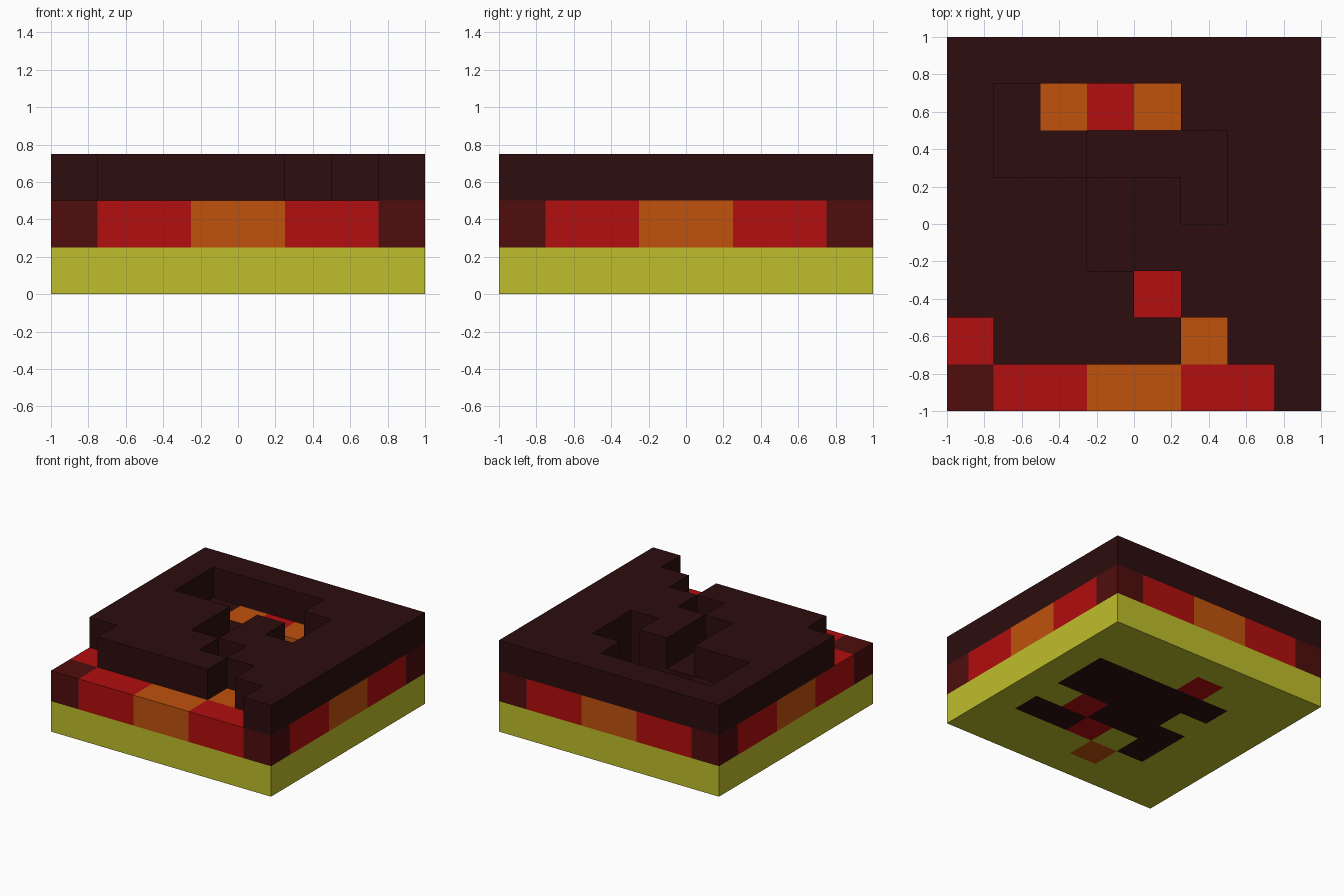
import bpy, bmesh
from mathutils import Vector

cube = bpy.data.objects.get("Cube")
if cube:
    bpy.data.objects.remove(cube, do_unlink=True)

CELL = 0.25
N = 8

# Materials, keyed by the letter used in the layer plans
COLOURS = {
    "y": ("yellow", (0.515, 0.515, 0.025)),
    "r": ("red", (0.445, 0.0044, 0.0044)),
    "o": ("orange", (0.527, 0.084, 0.0044)),
    "m": ("dark_red", (0.080, 0.004, 0.004)),
    "d": ("dark_brown", (0.026, 0.004, 0.0044)),
}


def make_material(name, rgb):
    mat = bpy.data.materials.new(name)
    mat.use_nodes = True
    mat.diffuse_color = (*rgb, 1)
    bsdf = next(n for n in mat.node_tree.nodes if n.type == "BSDF_PRINCIPLED")
    bsdf.inputs["Base Color"].default_value = (*rgb, 1)
    bsdf.inputs["Roughness"].default_value = 0.9
    return mat


MATERIALS = {k: make_material(*v) for k, v in COLOURS.items()}

# Plans of the three block layers, back row first, '.' is empty
LAYERS = [
    ("base_layer", ["yyyyyyyy",
                    "yyyryyyy",
                    "yydddddy",
                    "yyyddddy",
                    "yydddryy",
                    "yydyrddy",
                    "yyyoyyyy",
                    "yyyyyyyy"]),
    ("glowing_layer", ["mrroorrm",
                       "rdoroddr",
                       "rdd...dr",
                       "odddd.do",
                       "oddddddo",
                       "rdddrddr",
                       "rddddodr",
                       "mrroorrm"]),
    ("crust_layer", ["dddddddd",
                     "d....ddd",
                     "d.....dd",
                     "ddd.d.dd",
                     "ddd.dddd",
                     "dddd.ddd",
                     ".dddd.dd",
                     ".......d"]),
]


def block_at(i, j, k):
    """Letter of the block in column i, row j (from the front), layer k."""
    if 0 <= i < N and 0 <= j < N and 0 <= k < len(LAYERS):
        return LAYERS[k][1][N - 1 - j][i]
    return "."


def add_face(bm, centre, axis, sign):
    """Add the square side of a block that faces along sign * axis."""
    n, u, v = Vector(), Vector(), Vector()
    n[axis], u[(axis + 1) % 3], v[(axis + 2) % 3] = sign, 1, 1
    corners = [(-1, -1), (1, -1), (1, 1), (-1, 1)][::sign]
    h = CELL / 2
    return bm.faces.new([bm.verts.new(centre + h * (n + a * u + b * v))
                         for a, b in corners])


def build_layer(k, name, plan):
    """Build the open sides of all blocks in one layer, merged by colour."""
    bm = bmesh.new()
    letters = sorted(set("".join(plan)) - {"."})
    for j in range(N):
        for i in range(N):
            letter = block_at(i, j, k)
            if letter == ".":
                continue
            centre = Vector((i - N / 2 + 0.5, j - N / 2 + 0.5, k + 0.5)) * CELL
            for axis in range(3):
                for sign in (-1, 1):
                    step = [0, 0, 0]
                    step[axis] = sign
                    if block_at(i + step[0], j + step[1], k + step[2]) == ".":
                        face = add_face(bm, centre, axis, sign)
                        face.material_index = letters.index(letter)
    bmesh.ops.remove_doubles(bm, verts=bm.verts, dist=1e-4)
    bmesh.ops.dissolve_limit(bm, angle_limit=0.01, verts=bm.verts,
                             edges=bm.edges, delimit={"MATERIAL"})
    mesh = bpy.data.meshes.new(name)
    bm.to_mesh(mesh)
    bm.free()
    for letter in letters:
        mesh.materials.append(MATERIALS[letter])
    bpy.context.collection.objects.link(bpy.data.objects.new(name, mesh))


for k, (name, plan) in enumerate(LAYERS):
    build_layer(k, name, plan)
